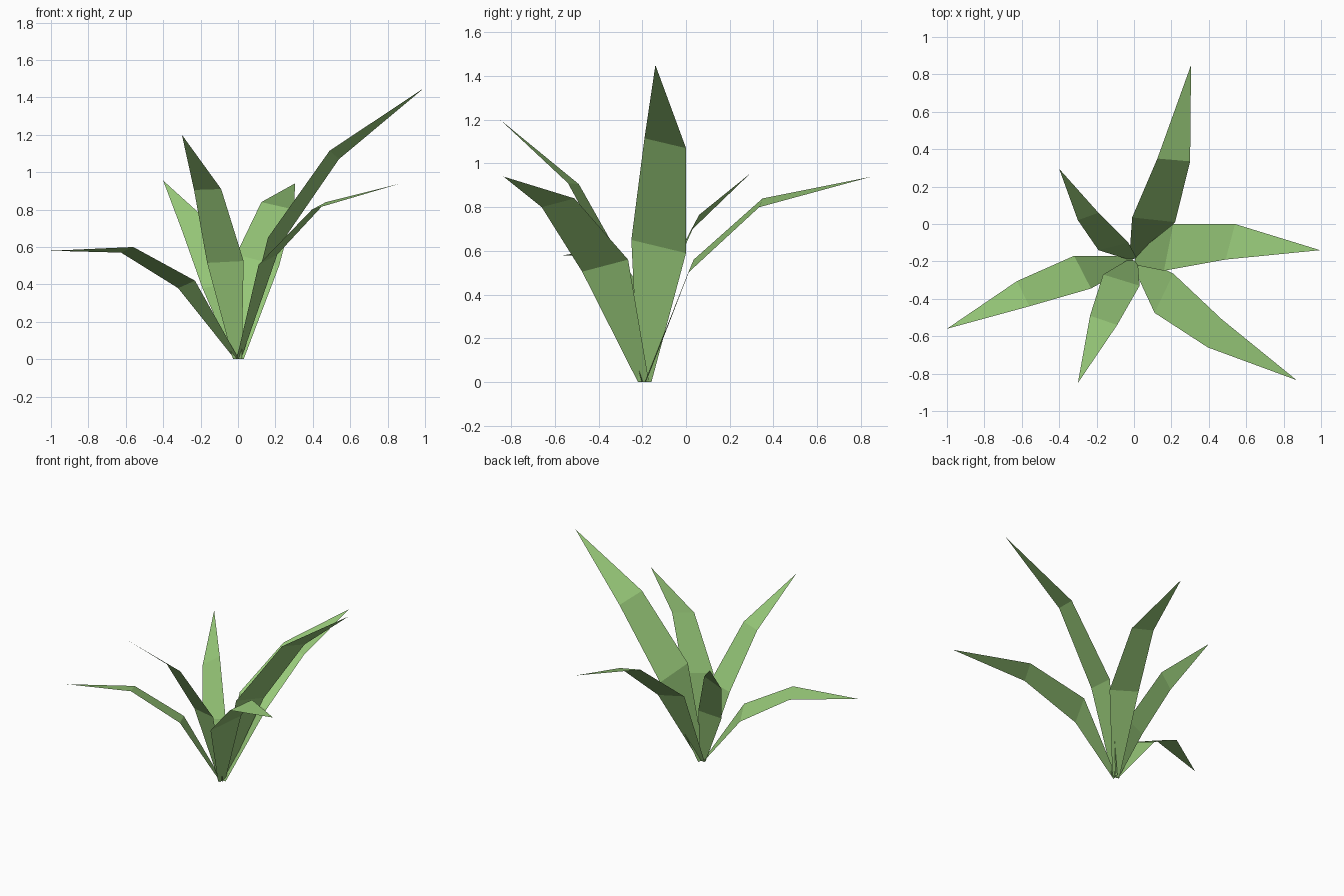
import bpy
from mathutils import Vector

# One flat green for the whole plant
green = bpy.data.materials.new("leaf green")
green.diffuse_color = (0.31, 0.58, 0.19, 1.0)

ROOT = Vector((0.0, -0.19, 0.0))


def leaf(name, low_left, low_right, high_left, high_right, tip):
    """Thin blade: narrow foot, two folds (left and right as seen from the root), pointed tip."""
    a, b = Vector(low_left), Vector(low_right)
    half = (b - a) * 0.12
    half.z = 0
    out = (a + b) / 2 - ROOT
    out.z = 0
    foot = ROOT + out.normalized() * 0.006
    verts = [foot - half, foot + half, a, b, Vector(high_left), Vector(high_right), Vector(tip)]
    faces = [(0, 1, 3, 2), (2, 3, 5, 4), (4, 5, 6)]
    mesh = bpy.data.meshes.new(name)
    mesh.from_pydata(verts, [], faces)
    mesh.materials.append(green)
    obj = bpy.data.objects.new(name, mesh)
    bpy.context.collection.objects.link(obj)
    return obj


# Six leaves fanning out from the root
leaf("tall_right_leaf", (0.21, 0.0, 0.59), (0.16, -0.25, 0.65),
     (0.54, 0.0, 1.07), (0.49, -0.19, 1.115), (0.995, -0.14, 1.45))
leaf("back_leaf", (-0.01, 0.035, 0.56), (0.22, 0.01, 0.50),
     (0.125, 0.35, 0.84), (0.30, 0.335, 0.80), (0.305, 0.85, 0.94))
leaf("back_left_leaf", (-0.19, -0.14, 0.38), (-0.03, -0.10, 0.41),
     (-0.30, 0.02, 0.69), (-0.19, 0.06, 0.765), (-0.40, 0.295, 0.955))
leaf("low_left_leaf", (-0.23, -0.345, 0.42), (-0.32, -0.17, 0.38),
     (-0.56, -0.44, 0.60), (-0.625, -0.305, 0.57), (-1.0, -0.56, 0.58))
leaf("front_leaf", (0.03, -0.33, 0.525), (-0.165, -0.27, 0.515),
     (-0.09, -0.54, 0.91), (-0.235, -0.49, 0.905), (-0.30, -0.85, 1.20))
leaf("front_right_leaf", (0.21, -0.265, 0.56), (0.11, -0.475, 0.505),
     (0.47, -0.51, 0.84), (0.395, -0.66, 0.80), (0.87, -0.835, 0.94))
